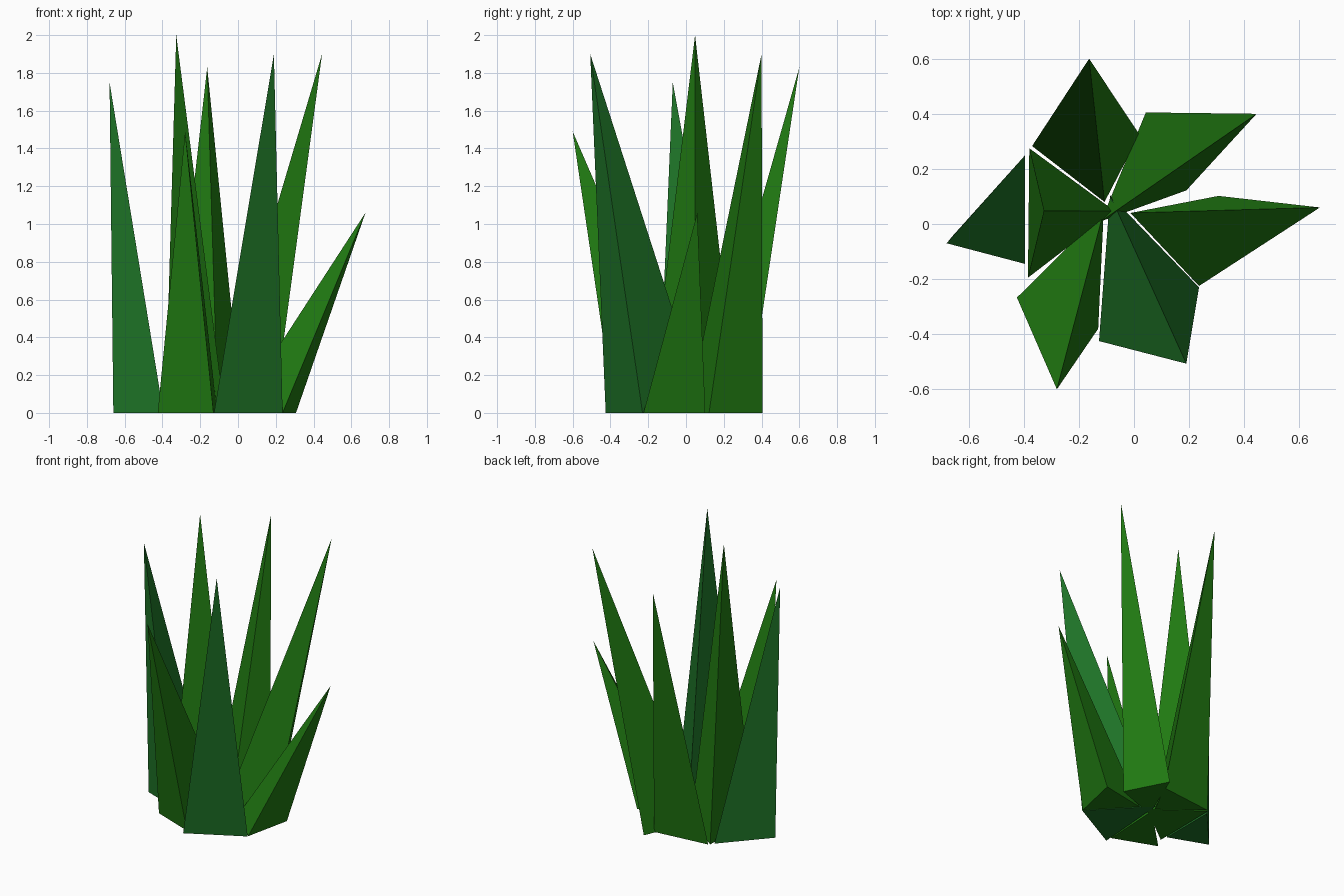
import bpy, bmesh

if "Cube" in bpy.data.objects:
    bpy.data.objects.remove(bpy.data.objects["Cube"])


def material(name, color):
    m = bpy.data.materials.new(name)
    m.diffuse_color = (*color, 1)
    m.use_nodes = True
    m.node_tree.nodes["Principled BSDF"].inputs["Base Color"].default_value = m.diffuse_color
    return m


GRASS = material("grass_green", (0.015, 0.2, 0.006))
TEAL = material("blue_green", (0.013, 0.17, 0.02))


def blade(name, tip, base, mat):
    """Three-sided spike: triangular foot on the ground, leaning to a tip."""
    bm = bmesh.new()
    foot = [bm.verts.new((x, y, 0)) for x, y in base]
    bm.faces.new(foot)
    top = bm.verts.new(tip)
    for i in range(3):
        bm.faces.new((foot[i], foot[(i + 1) % 3], top))
    bmesh.ops.recalc_face_normals(bm, faces=bm.faces)
    mesh = bpy.data.meshes.new(name)
    bm.to_mesh(mesh)
    bm.free()
    mesh.materials.append(mat)
    bpy.context.collection.objects.link(bpy.data.objects.new(name, mesh))


# Tuft of blades: tip, then foot corners (two outer, one inner)
blade("back_blade", (-0.163, 0.60, 1.83),
      [(-0.37, 0.283), (0.02, 0.325), (-0.107, 0.08)], GRASS)
blade("back_right_blade", (0.445, 0.40, 1.90),
      [(0.043, 0.405), (0.19, 0.122), (-0.12, 0.01)], GRASS)
blade("right_short_blade", (0.675, 0.06, 1.06),
      [(0.307, 0.102), (0.236, -0.225), (-0.013, 0.04)], GRASS)
blade("front_right_blade", (0.19, -0.507, 1.90),
      [(0.236, -0.23), (-0.127, -0.425), (-0.087, 0.105)], TEAL)
blade("front_left_blade", (-0.28, -0.60, 1.49),
      [(-0.425, -0.267), (-0.13, -0.38), (-0.11, 0.045)], GRASS)
blade("left_outer_blade", (-0.68, -0.07, 1.75),
      [(-0.395, 0.25), (-0.395, -0.145), (-0.66, -0.045)], TEAL)
blade("left_tall_blade", (-0.327, 0.048, 2.0),
      [(-0.38, 0.275), (-0.385, -0.195), (-0.07, 0.047)], GRASS)
